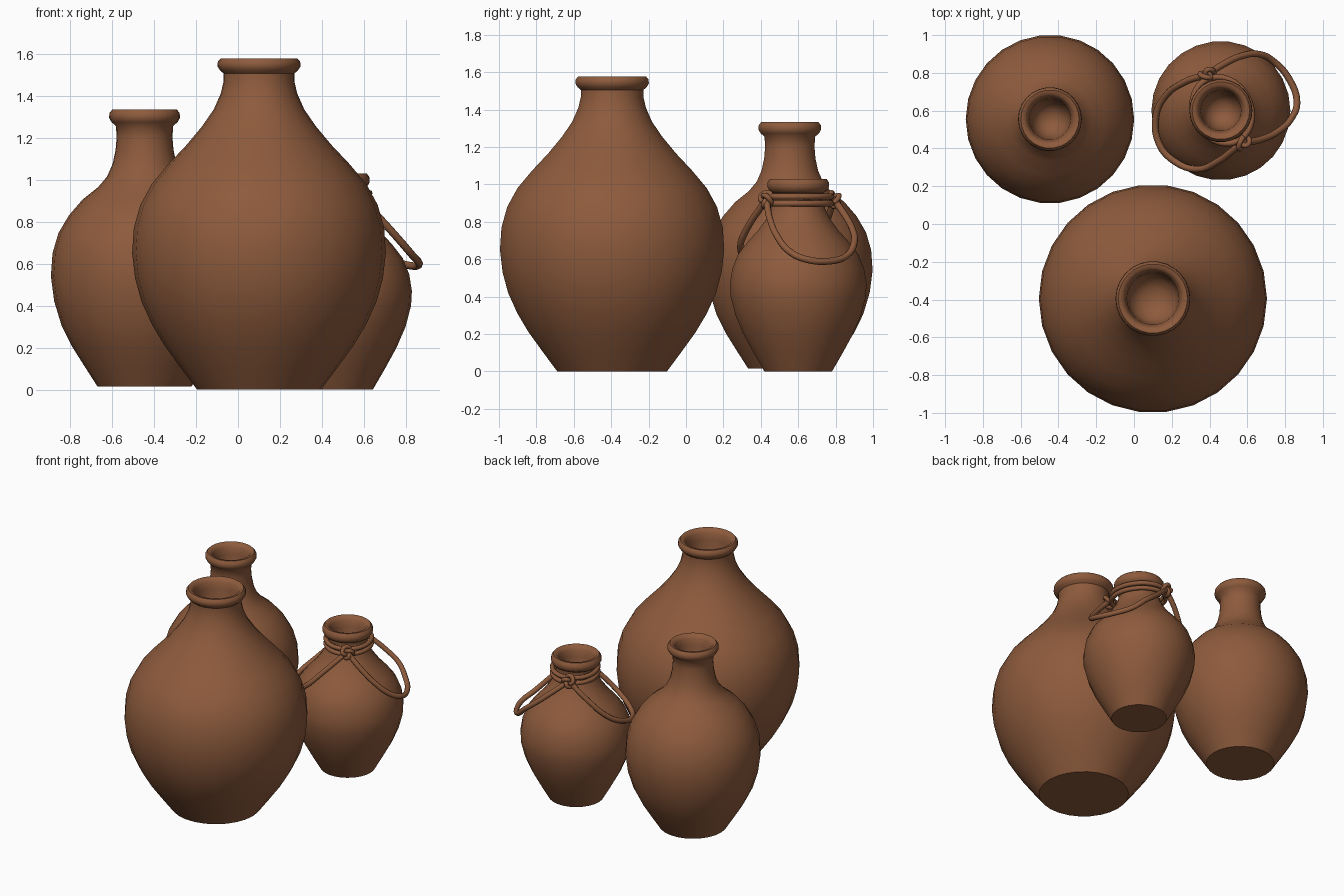
import bpy, bmesh, math
from mathutils import Vector

if "Cube" in bpy.data.objects:
    bpy.data.objects.remove(bpy.data.objects["Cube"])

clay = bpy.data.materials.new("brown_clay")
clay.diffuse_color = (0.27, 0.105, 0.046, 1)
clay.use_nodes = True
clay.node_tree.nodes["Principled BSDF"].inputs["Base Color"].default_value = clay.diffuse_color


def finish(obj, angle=50):
    obj.data.materials.append(clay)
    bpy.ops.object.select_all(action='DESELECT')
    obj.select_set(True)
    bpy.context.view_layer.objects.active = obj
    bpy.ops.object.shade_smooth_by_angle(angle=math.radians(angle))


def lathe(name, centre, profile, sides=26):
    """Spin an (r, z) profile about z; ends are closed at the axis."""
    bm = bmesh.new()
    rings = []
    for r, z in profile:
        if r == 0:
            rings.append([bm.verts.new((0, 0, z))] * sides)
        else:
            rings.append([bm.verts.new((r * math.cos(a), r * math.sin(a), z))
                          for a in (2 * math.pi * i / sides for i in range(sides))])
    for low, high in zip(rings, rings[1:]):
        for i in range(sides):
            j = (i + 1) % sides
            quad = list(dict.fromkeys((low[i], low[j], high[j], high[i])))
            bm.faces.new(quad)
    bmesh.ops.recalc_face_normals(bm, faces=bm.faces)
    mesh = bpy.data.meshes.new(name)
    bm.to_mesh(mesh)
    bm.free()
    obj = bpy.data.objects.new(name, mesh)
    obj.location = (centre[0], centre[1], 0)
    bpy.context.collection.objects.link(obj)
    finish(obj)


def rope(name, points, radius, cyclic=False):
    """Round cord through the points, as a mesh."""
    cu = bpy.data.curves.new(name, 'CURVE')
    cu.dimensions = '3D'
    cu.bevel_depth = radius
    cu.bevel_resolution = 2
    cu.resolution_u = 4
    cu.use_fill_caps = True
    sp = cu.splines.new('BEZIER')
    sp.bezier_points.add(len(points) - 1)
    for bp, p in zip(sp.bezier_points, points):
        bp.co = p
        bp.handle_left_type = bp.handle_right_type = 'AUTO'
    sp.use_cyclic_u = cyclic
    obj = bpy.data.objects.new(name, cu)
    bpy.context.collection.objects.link(obj)
    bpy.ops.object.select_all(action='DESELECT')
    obj.select_set(True)
    bpy.context.view_layer.objects.active = obj
    bpy.ops.object.convert(target='MESH')
    finish(bpy.context.view_layer.objects.active)


def pot(name, centre, body, lip_r, lip_z, top):
    """Body profile, then a rounded lip and a bowl-shaped mouth."""
    h = top - lip_z
    mouth = [(lip_r - 0.012, lip_z + 0.08 * h), (lip_r, lip_z + 0.4 * h),
             (lip_r - 0.002, lip_z + 0.75 * h), (lip_r - 0.015, top),
             (lip_r - 0.035, top - 0.003), (lip_r - 0.05, top - 0.025),
             (lip_r - 0.06, top - 0.07), (lip_r - 0.065, top - 0.14),
             (lip_r - 0.085, top - 0.20), (lip_r * 0.3, top - 0.235), (0, top - 0.245)]
    lathe(name, centre, [(0, body[0][1])] + body + mouth)


# Three pots
pot("large_pot", (0.1, -0.395),
    [(0.295, 0.0), (0.37, 0.10), (0.45, 0.21), (0.51, 0.31), (0.56, 0.42), (0.59, 0.53),
     (0.604, 0.65), (0.596, 0.77), (0.565, 0.88), (0.51, 0.98), (0.43, 1.075),
     (0.345, 1.165), (0.27, 1.255), (0.215, 1.335), (0.182, 1.41), (0.168, 1.47),
     (0.168, 1.505)], 0.198, 1.515, 1.577)
pot("medium_pot", (-0.445, 0.555),
    [(0.224, 0.015), (0.285, 0.11), (0.345, 0.205), (0.395, 0.305), (0.43, 0.42),
     (0.446, 0.54), (0.438, 0.65), (0.41, 0.745), (0.36, 0.83), (0.295, 0.905),
     (0.22, 0.965), (0.178, 1.015), (0.152, 1.075), (0.138, 1.14), (0.133, 1.20),
     (0.136, 1.255)], 0.169, 1.268, 1.333)
pot("small_pot", (0.46, 0.6),
    [(0.182, 0.0), (0.24, 0.10), (0.295, 0.20), (0.338, 0.30), (0.364, 0.40),
     (0.368, 0.47), (0.355, 0.55), (0.325, 0.625), (0.275, 0.69), (0.22, 0.75),
     (0.175, 0.81), (0.145, 0.87), (0.133, 0.92), (0.137, 0.955)], 0.167, 0.96, 1.03)

# Rope handles hanging from two knots
knot_a, knot_b = (0.386, 0.79, 0.92), (0.575, 0.43, 0.92)
rope("right_rope_loop",
     [knot_b, (0.68, 0.45, 0.81), (0.77, 0.495, 0.71), (0.83, 0.555, 0.64),
      (0.863, 0.64, 0.60), (0.82, 0.77, 0.59), (0.74, 0.86, 0.62), (0.66, 0.90, 0.69),
      (0.57, 0.89, 0.76), (0.476, 0.847, 0.84), knot_a], 0.018)
rope("left_rope_loop",
     [knot_a, (0.265, 0.75, 0.80), (0.16, 0.67, 0.68), (0.115, 0.565, 0.62),
      (0.135, 0.42, 0.59), (0.21, 0.335, 0.60), (0.33, 0.29, 0.66), (0.45, 0.335, 0.78),
      (0.53, 0.395, 0.87), knot_b], 0.018)

# Two turns of rope round the neck, stretched towards the knots
along = (Vector(knot_b) - Vector(knot_a)).normalized()
across = Vector((-along.y, along.x, 0))
mid = Vector((0.467, 0.602, 0))
for name, z in (("upper_neck_rope", 0.935), ("lower_neck_rope", 0.898)):
    rope(name, [mid + along * 0.182 * math.cos(t) + across * 0.15 * math.sin(t)
                + Vector((0, 0, z)) for t in (math.pi * i / 8 for i in range(16))],
         0.016, True)

# Knots as small trefoils facing outwards
for name, p, out in (("back_knot", knot_a, -along), ("front_knot", knot_b, along)):
    pts = []
    for i in range(24):
        t = 2 * math.pi * i / 24
        r = 0.026 + 0.013 * math.cos(3 * t)
        pts.append(Vector(p) + across * r * math.cos(2 * t)
                   + Vector((0, 0, r * math.sin(2 * t))) + out * 0.022 * math.sin(3 * t))
    rope(name, pts, 0.014, True)
